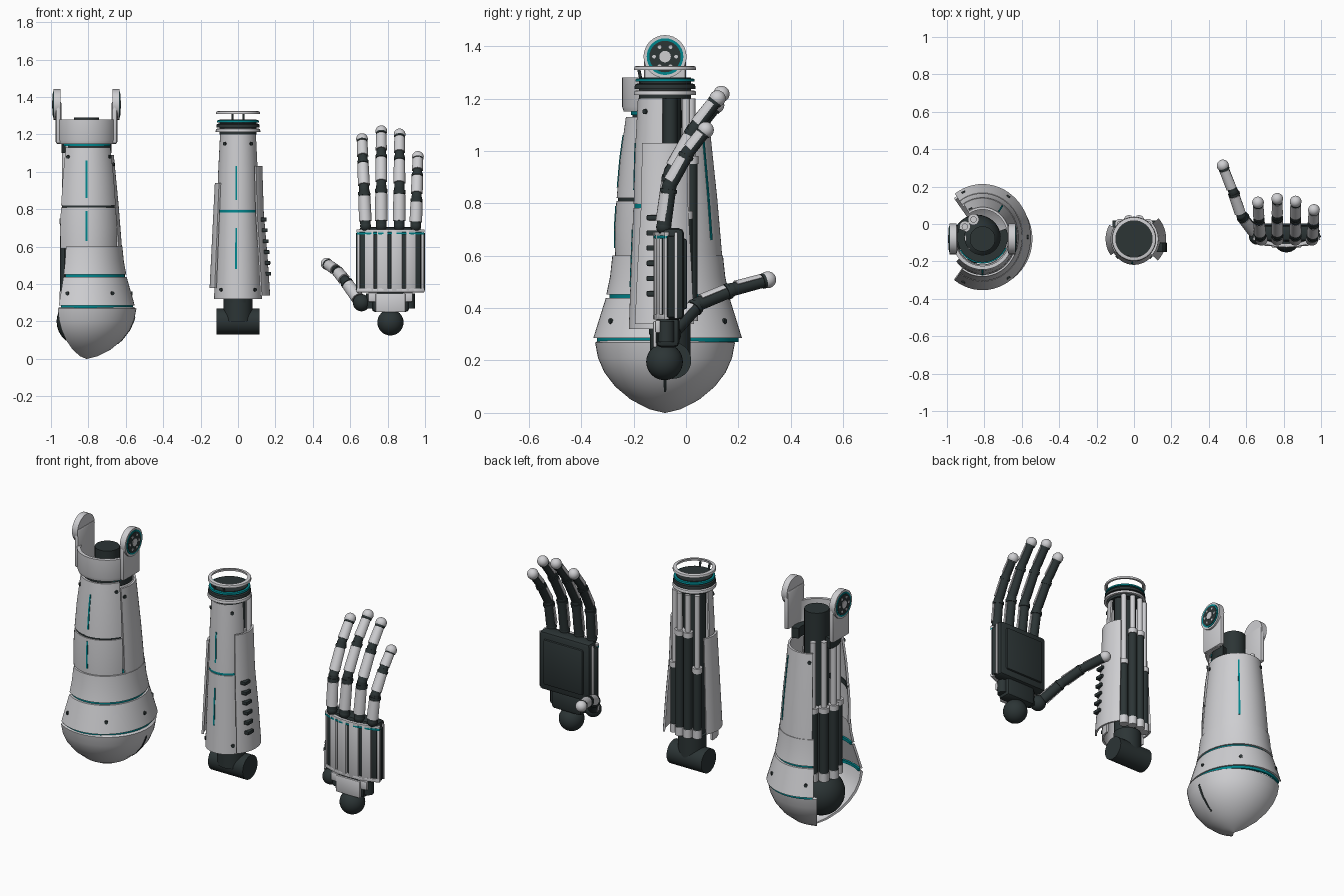
import bpy, bmesh
from math import sin, cos, radians, pi, atan
from mathutils import Vector, Matrix

cube = bpy.data.objects.get("Cube")
if cube:
    bpy.data.objects.remove(cube)


def material(name, colour):
    mat = bpy.data.materials.new(name)
    mat.use_nodes = True
    mat.diffuse_color = (*colour, 1)
    mat.node_tree.nodes["Principled BSDF"].inputs["Base Color"].default_value = (*colour, 1)
    return mat


LIGHT = material("light grey shell", (0.62, 0.62, 0.64))
DARK = material("dark graphite", (0.025, 0.035, 0.036))
TEAL = material("teal trim", (0.0, 0.24, 0.27))


def finish(name, bm, mat, matrix=Matrix()):
    bmesh.ops.remove_doubles(bm, verts=bm.verts, dist=0.0001)
    bmesh.ops.recalc_face_normals(bm, faces=bm.faces)
    mesh = bpy.data.meshes.new(name)
    bm.to_mesh(mesh)
    bm.free()
    mesh.materials.append(mat)
    mesh.transform(matrix)
    obj = bpy.data.objects.new(name, mesh)
    bpy.context.collection.objects.link(obj)
    bpy.ops.object.select_all(action="DESELECT")
    obj.select_set(True)
    bpy.context.view_layer.objects.active = obj
    bpy.ops.object.shade_smooth_by_angle(angle=radians(35))
    return obj


def frame(origin, axis, side=None):
    """Matrix with local z along axis and local x near side."""
    z = Vector(axis).normalized()
    side = Vector(side) if side else z.orthogonal()
    x = (side - z * side.dot(z)).normalized()
    rot = Matrix((x, z.cross(x), z)).transposed().to_4x4()
    return Matrix.Translation(origin) @ rot


def shell(name, profile, start, end, mat, matrix, wall=0.012, lift=0, squash=1.0):
    """Curved plate: an (r, z) profile with a wall, swept between two angles."""
    section = list(profile) + [(max(r - wall, 0), z + lift) for r, z in reversed(profile)]
    steps = max(2, int((end - start) / 6))
    bm = bmesh.new()
    rows = []
    for i in range(steps + 1):
        a = radians(start + (end - start) * i / steps)
        rows.append([bm.verts.new((r * cos(a), r * sin(a) * squash, z)) for r, z in section])
    count = len(section)
    for a, b in zip(rows, rows[1:]):
        for j in range(count):
            k = (j + 1) % count
            bm.faces.new((a[j], b[j], b[k], a[k]))
    if end - start < 360:
        bm.faces.new(rows[0])
        bm.faces.new(rows[-1])
    return finish(name, bm, mat, matrix)


def rod(name, p, q, radius, mat, top=None):
    p, q = Vector(p), Vector(q)
    bm = bmesh.new()
    bmesh.ops.create_cone(bm, cap_ends=True, segments=32, radius1=radius,
                          radius2=top or radius, depth=(q - p).length)
    return finish(name, bm, mat, frame((p + q) / 2, q - p))


def ball(name, centre, radius, mat):
    bm = bmesh.new()
    bmesh.ops.create_uvsphere(bm, u_segments=28, v_segments=16, radius=radius)
    return finish(name, bm, mat, Matrix.Translation(centre))


def box(name, centre, size, mat, bevel=0.006, turn=0):
    bm = bmesh.new()
    bmesh.ops.create_cube(bm, size=1)
    bmesh.ops.scale(bm, vec=size, verts=bm.verts)
    bmesh.ops.bevel(bm, geom=bm.edges[:], offset=bevel, segments=2, affect="EDGES", profile=0.5)
    return finish(name, bm, mat, Matrix.Translation(centre) @ Matrix.Rotation(turn, 4, "Z"))


def ring(name, radius, thick, z, mat, matrix):
    loop = [(radius + thick * cos(a * pi / 4), z + thick * sin(a * pi / 4)) for a in range(5)]
    loop = [(radius + thick, z - thick)] + loop[:3]
    return shell(name, loop, 0, 360, mat, matrix, wall=thick * 1.6)


def radius_at(profile, z):
    for (r0, z0), (r1, z1) in zip(profile, profile[1:]):
        if z0 <= z <= z1:
            return r0 + (r1 - r0) * (z - z0) / (z1 - z0)
    return profile[-1][0]


def stripe(name, profile, angle, low, high, mat, matrix, half=2, squash=1.0):
    """Thin painted strip that follows a shell from low to high."""
    zs = [low + (high - low) * i / 8 for i in range(9)]
    line = [(radius_at(profile, z) + 0.003, z) for z in zs]
    shell(name, line, angle - half, angle + half, mat, matrix, 0.007, 0, squash)


def screw(profile, angle, z, matrix, squash=1.0):
    r, a = radius_at(profile, z), radians(angle)
    p = Vector((r * cos(a), r * sin(a) * squash, z))
    out = Vector((cos(a), sin(a), 0))
    rod("screw", matrix @ (p - out * 0.01), matrix @ (p + out * 0.006), 0.01, DARK)


def piston(name, x, y, low, middle, high, radius):
    rod(name + "_barrel", (x, y, low), (x, y, middle), radius, DARK)
    rod(name + "_collar", (x, y, middle), (x, y, middle + 0.03), radius * 1.15, LIGHT)
    rod(name + "_rod", (x, y, middle), (x, y, high), radius * 0.65, LIGHT)
    rod(name + "_foot", (x, y, low - 0.05), (x, y, low), radius * 1.1, LIGHT)


# Upper arm: shells open towards -x
AX, AY = -0.81, -0.08
axis = Matrix.Translation((AX, AY, 0))
rear = Matrix.Translation((AX, AY + 0.01, 0))
bulb = [(0.002, 0), (0.06, 0.014), (0.13, 0.05), (0.19, 0.1), (0.232, 0.155), (0.256, 0.21), (0.267, 0.268)]
shell("elbow_bulb", bulb, -125, 125, LIGHT, axis, 0.012, 0.008)
stripe("bulb_slot", bulb, 0, 0.08, 0.22, DARK, axis, 1.5)
lower = [(0.258, 0.286), (0.24, 0.35), (0.215, 0.438)]
upper = [(0.213, 0.452), (0.2, 0.52), (0.192, 0.6)]
for name, band in (("lower_band", lower), ("upper_band", upper)):
    shell(name, band, -125, 125, LIGHT, rear, squash=1.1)
    r, z = band[0]
    shell(name + "_trim", [(r - 0.008, z - 0.016), (r - 0.008, z)], -123, 123, TEAL, rear, squash=1.08)
for angle in (-115, -55, 0, 55, 115):
    screw(lower, angle, 0.35, rear, 1.1)
front_low = [(0.182, 0.59), (0.184, 0.7), (0.178, 0.808)]
front_high = [(0.177, 0.82), (0.165, 0.97), (0.145, 1.13)]
side = [(0.19, 0.59), (0.172, 0.82), (0.146, 1.09)]
for name, panel, low, high in (("front_low_panel", front_low, 0.63, 0.79),
                               ("front_high_panel", front_high, 0.86, 1.06)):
    shell(name, panel, -140, -28, LIGHT, rear, squash=1.1)
    stripe(name + "_stripe", panel, -90, low, high, TEAL, rear, 1.5, 1.1)
shell("panel_seam", [(0.172, 0.8), (0.172, 0.83)], -138, -30, DARK, rear, squash=1.1)
shell("side_panel", side, -25, 122, LIGHT, rear, squash=1.1)
stripe("side_stripe", side, 55, 0.66, 1.04, TEAL, rear, 1.5, 1.1)
for angle in (-18, 115):
    screw(side, angle, 1.04, rear, 1.1)
for angle in (-130, -36):
    screw(front_high, angle, 1.08, rear, 1.1)
shell("neck_ring", [(0.135, 1.1), (0.135, 1.16)], -200, 20, DARK, rear, 0.04)
shell("neck_trim", [(0.141, 1.138), (0.141, 1.15)], -150, -25, TEAL, rear)
shell("shoulder_collar", [(0.158, 1.15), (0.164, 1.17), (0.164, 1.28)], -195, 15, LIGHT, axis, 0.02)
rod("arm_core", (AX, AY, 0.3), (AX, AY, 1.29), 0.068, DARK)
ball("elbow_ball", (AX - 0.03, AY, 0.2), 0.13, DARK)
for angle in (115, 145, 178, 215):
    a = radians(angle)
    piston("arm_piston", AX + 0.115 * cos(a), AY + 0.115 * sin(a), 0.36, 0.72, 1.14, 0.026)

# Shoulder fork with a round hub on each outer face
for s in (-1, 1):
    def at(depth, y=0.0, z=1.36):
        return (AX + s * depth, AY + y, z)
    box("fork_strap", at(0.15, 0, 1.265), (0.03, 0.16, 0.23), LIGHT, 0.012)
    for name, inner, outer, r, mat in (("fork_disc", 0.14, 0.176, 0.082, LIGHT), ("hub_trim", 0.15, 0.179, 0.07, TEAL),
                                       ("hub_face", 0.15, 0.181, 0.06, DARK), ("hub_cap", 0.15, 0.184, 0.022, LIGHT)):
        rod(name, at(inner), at(outer), r, mat)
    for i in range(6):
        y, z = 0.042 * cos(i * pi / 3), 1.36 + 0.042 * sin(i * pi / 3)
        rod("hub_bolt", at(0.15, y, z), at(0.183, y, z), 0.007, LIGHT)

# Forearm: shells open towards +y
fore = Matrix.Translation((0, AY, 0))
main_low = [(0.128, 0.32), (0.122, 0.5), (0.112, 0.783)]
main_high = [(0.111, 0.797), (0.106, 1.0), (0.096, 1.2)]
for name, panel, low, high in (("forearm_low_shell", main_low, 0.48, 0.7),
                               ("forearm_high_shell", main_high, 0.85, 1.03)):
    shell(name, panel, -185, -5, LIGHT, fore, squash=1.08)
    stripe(name + "_stripe", panel, -95, low, high, TEAL, fore, 2, 1.08)
    for angle in (-135, -45):
        screw(panel, angle, low - 0.11 if low < 0.6 else high + 0.12, fore, 1.08)
shell("forearm_seam", [(0.109, 0.775), (0.108, 0.805)], -183, -7, TEAL, fore, squash=1.08)
flap = [(0.172, 0.34), (0.158, 0.55), (0.138, 0.78), (0.13, 1.03)]
shell("vented_flap", flap, -42, 40, LIGHT, fore)
small_flap = [(0.152, 0.38), (0.138, 0.66), (0.124, 0.94)]
shell("plain_flap", small_flap, 150, 215, LIGHT, fore)
for i in range(6):
    z = 0.455 + i * 0.058
    box("vent", (radius_at(flap, z) - 0.005, AY - 0.045, z), (0.034, 0.05, 0.02), DARK, 0.003)
rod("forearm_core", (0, AY, 0.3), (0, AY, 1.23), 0.062, DARK)
for x, y in ((-0.075, 0), (-0.027, 0.02), (0.027, 0.02), (0.075, 0)):
    piston("forearm_piston", x, y, 0.4, 0.74 if abs(x) > 0.05 else 0.95, 1.2, 0.024)
rod("side_piston", (0.06, AY + 0.02, 1.03), (0.06, AY + 0.02, 1.22), 0.027, DARK)

# Wrist rings and elbow pivot
rod("wrist_disc", (0, AY, 1.2), (0, AY, 1.28), 0.1, DARK)
ring("wrist_lower_ring", 0.11, 0.009, 1.222, LIGHT, fore)
ring("wrist_dark_ring", 0.106, 0.01, 1.247, DARK, fore)
ring("wrist_teal_ring", 0.107, 0.006, 1.27, TEAL, fore)
ring("wrist_top_ring", 0.11, 0.008, 1.316, LIGHT, fore)
for x in (-1, 1):
    rod("ring_post", (x * 0.03, AY - 0.09, 1.26), (x * 0.03, AY - 0.1, 1.31), 0.006, DARK)
rod("elbow_neck", (0, AY + 0.02, 0.2), (0, AY + 0.02, 0.34), 0.078, DARK)
rod("elbow_pivot", (-0.115, AY + 0.03, 0.2), (0.115, AY + 0.03, 0.2), 0.07, DARK)

# Hand: dark palm with a curved, slotted back plate
HX = 0.815
box("palm", (HX, -0.05, 0.53), (0.335, 0.085, 0.35), DARK, 0.02)
box("palm_pad", (HX, -0.006, 0.53), (0.26, 0.02, 0.27), DARK, 0.009)


def back_y(x):
    return -0.122 + 0.042 * ((x - HX) / 0.18) ** 2


for x, width in ((0.646, 0.016), (0.704, 0.05), (0.772, 0.06), (0.848, 0.06), (0.922, 0.054), (0.985, 0.018)):
    turn = atan(0.084 * (x - HX) / 0.18 ** 2)
    box("back_strip", (x, back_y(x) + 0.008, 0.525), (width, 0.02, 0.33), LIGHT, 0.004, turn)
for i in range(6):
    x = 0.668 + i * 0.059
    turn = atan(0.084 * (x - HX) / 0.18 ** 2)
    for name, z, tall, mat in (("plate_top", 0.684, 0.014, LIGHT), ("plate_trim", 0.671, 0.012, TEAL),
                               ("plate_base", 0.366, 0.02, LIGHT)):
        box(name, (x, back_y(x) + 0.008, z), (0.066, 0.02, tall), mat, 0.002, turn)
    box("slot_floor", (x, back_y(x) + 0.026, 0.52), (0.068, 0.03, 0.31), DARK, 0.003, turn)
for x in (0.643, 0.988):
    for y in (-0.078, -0.038):
        box("side_rail", (x, y, 0.525), (0.012, 0.012, 0.33), LIGHT, 0.003)
box("wrist_block", (HX, -0.07, 0.31), (0.2, 0.09, 0.12), DARK, 0.02)
box("wrist_plate", (HX, -0.118, 0.3), (0.16, 0.016, 0.1), LIGHT, 0.006)
for s in (-1, 1):
    rod("wrist_knob", (HX + s * 0.1, -0.075, 0.27), (HX + s * 0.1, -0.075, 0.35), 0.03, DARK)
    box("wrist_cheek", (HX + s * 0.094, -0.108, 0.33), (0.05, 0.02, 0.05), LIGHT)
ball("wrist_ball", (HX, -0.082, 0.195), 0.07, DARK)


def digit(name, points, out, radius):
    """Jointed finger: dark bones, half shells on the outer side, light tip."""
    points = [Vector(p) for p in points]
    for i, (p, q) in enumerate(zip(points, points[1:])):
        r = radius * (1 - 0.06 * i)
        d = q - p
        ball(name + "_joint", p, r * 0.85, DARK)
        rod(name + "_bone", p, q, r * 0.82, DARK)
        rod(name + "_cuff", p + d * 0.84, p + d * 0.93, r * 0.95, DARK)
        shell(name + "_cover", [(r, d.length * 0.13), (r * 0.94, d.length * 0.82)],
              -95, 95, LIGHT, frame(p, d, out), 0.008)
    ball(name + "_tip", points[-1], radius * 0.92, LIGHT)


for name, x, tip_x, tip_y, tip_z in (("index", 0.682, 0.663, 0.115, 1.175), ("middle", 0.766, 0.766, 0.135, 1.217),
                                     ("ring", 0.862, 0.864, 0.12, 1.2), ("little", 0.95, 0.962, 0.075, 1.08)):
    base, tip = Vector((x, -0.085, 0.71)), Vector((tip_x, tip_y, tip_z))
    bends = ((0, 0), (0.13, 0.42), (0.58, 0.77), (1, 1))
    digit(name + "_finger", [(base.x + (tip.x - base.x) * v, base.y + (tip.y - base.y) * u,
                              base.z + (tip.z - base.z) * v) for u, v in bends], (0, -1, 0.2), 0.034)
ball("thumb_root", (0.66, -0.065, 0.3), 0.046, DARK)
digit("thumb", [(0.65, -0.05, 0.31), (0.575, 0.045, 0.415), (0.53, 0.175, 0.47), (0.475, 0.312, 0.508)],
      (-0.5, -0.4, 0.7), 0.035)
